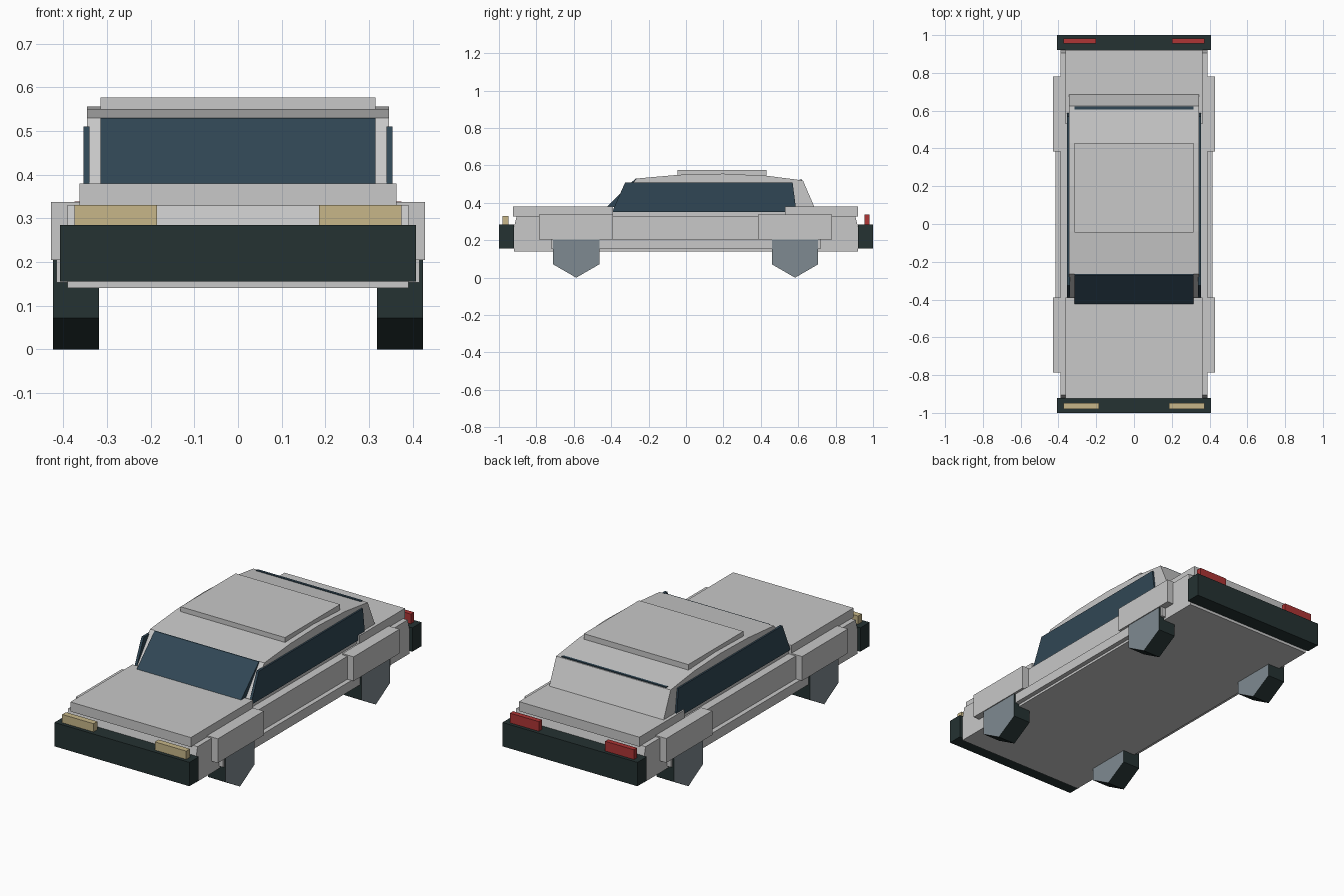
import bpy, bmesh, math

cube = bpy.data.objects.get("Cube")
if cube:
    bpy.data.objects.remove(cube, do_unlink=True)


def material(name, r, g, b):
    m = bpy.data.materials.new(name)
    m.use_nodes = True
    m.diffuse_color = (r, g, b, 1)
    m.node_tree.nodes["Principled BSDF"].inputs["Base Color"].default_value = (r, g, b, 1)
    return m


paint = material("silver paint", 0.58, 0.58, 0.58)
glass = material("blue glass", 0.03, 0.062, 0.09)
rubber = material("black green rubber", 0.018, 0.032, 0.032)
hub = material("slate hub", 0.21, 0.255, 0.283)
lamp = material("cream lamp", 0.57, 0.47, 0.25)
red = material("red lamp", 0.42, 0.035, 0.035)


def prism(name, x0, x1, profile, *mats):
    """Side profile of (y, z) points, extruded from x0 to x1."""
    bm = bmesh.new()
    face = bm.faces.new([bm.verts.new((x0, y, z)) for y, z in profile])
    ext = bmesh.ops.extrude_face_region(bm, geom=[face])
    moved = [v for v in ext["geom"] if isinstance(v, bmesh.types.BMVert)]
    bmesh.ops.translate(bm, verts=moved, vec=(x1 - x0, 0, 0))
    bmesh.ops.recalc_face_normals(bm, faces=bm.faces)
    bm.normal_update()
    # A second material goes on the end caps
    if len(mats) > 1:
        for f in bm.faces:
            f.material_index = int(abs(f.normal.x) > 0.9)
    me = bpy.data.meshes.new(name)
    bm.to_mesh(me)
    bm.free()
    for m in mats:
        me.materials.append(m)
    ob = bpy.data.objects.new(name, me)
    bpy.context.collection.objects.link(ob)
    return ob


def box(name, x0, x1, y0, y1, z0, z1, mat):
    return prism(name, x0, x1, [(y0, z0), (y1, z0), (y1, z1), (y0, z1)], mat)


# Lower body with sloped ends, hood and trunk lids
prism("body", -0.39, 0.39,
      [(-0.92, 0.14), (0.92, 0.14), (0.92, 0.27), (0.905, 0.33),
       (-0.905, 0.33), (-0.92, 0.27)], paint)
box("hood", -0.363, 0.363, -0.925, -0.39, 0.328, 0.38, paint)
box("trunk_lid", -0.363, 0.363, 0.53, 0.92, 0.328, 0.38, paint)

# Cabin with sloped pillars and a gently crowned roof
prism("cabin", -0.345, 0.345,
      [(-0.41, 0.33), (-0.38, 0.38), (-0.265, 0.53), (-0.04, 0.55), (0.2, 0.556),
       (0.43, 0.545), (0.625, 0.52), (0.69, 0.37), (0.69, 0.33)], paint)
box("roof_panel", -0.315, 0.315, -0.045, 0.43, 0.546, 0.576, paint)

# Glass
prism("windshield", -0.315, 0.315,
      [(-0.425, 0.378), (-0.27, 0.53), (-0.25, 0.53), (-0.36, 0.378)], glass)
box("rear_window", -0.315, 0.315, 0.607, 0.621, 0.39, 0.526, glass)

# Bumpers
for name, y0, y1 in (("front_bumper", -1, -0.92), ("rear_bumper", 0.92, 1)):
    box(name, -0.407, 0.407, y0, y1, 0.155, 0.285, rubber)

# Parts found on both sides
for side, s in (("left", 1), ("right", -1)):
    prism(side + "_windows", s * 0.34, s * 0.354,
          [(-0.395, 0.352), (-0.325, 0.51), (0.57, 0.51), (0.59, 0.352)], glass)
    box(side + "_sill", s * 0.36, s * 0.415, -0.72, 0.72, 0.153, 0.205, paint)
    box(side + "_headlight", s * 0.185, s * 0.374, -0.98, -0.948, 0.28, 0.33, lamp)
    box(side + "_taillight", s * 0.2, s * 0.374, 0.955, 0.982, 0.28, 0.338, red)
    for end, y in (("front", -0.587), ("rear", 0.583)):
        box(f"{end}_{side}_fender", s * 0.36, s * 0.428, y - 0.198, y + 0.198,
            0.205, 0.337, paint)
        # Six-sided wheel standing on a corner
        r = 0.143
        ring = [(y + r * math.sin(k * math.pi / 3), r - r * math.cos(k * math.pi / 3))
                for k in range(6)]
        prism(f"{end}_{side}_wheel", s * 0.318, s * 0.423, ring, rubber, hub)
